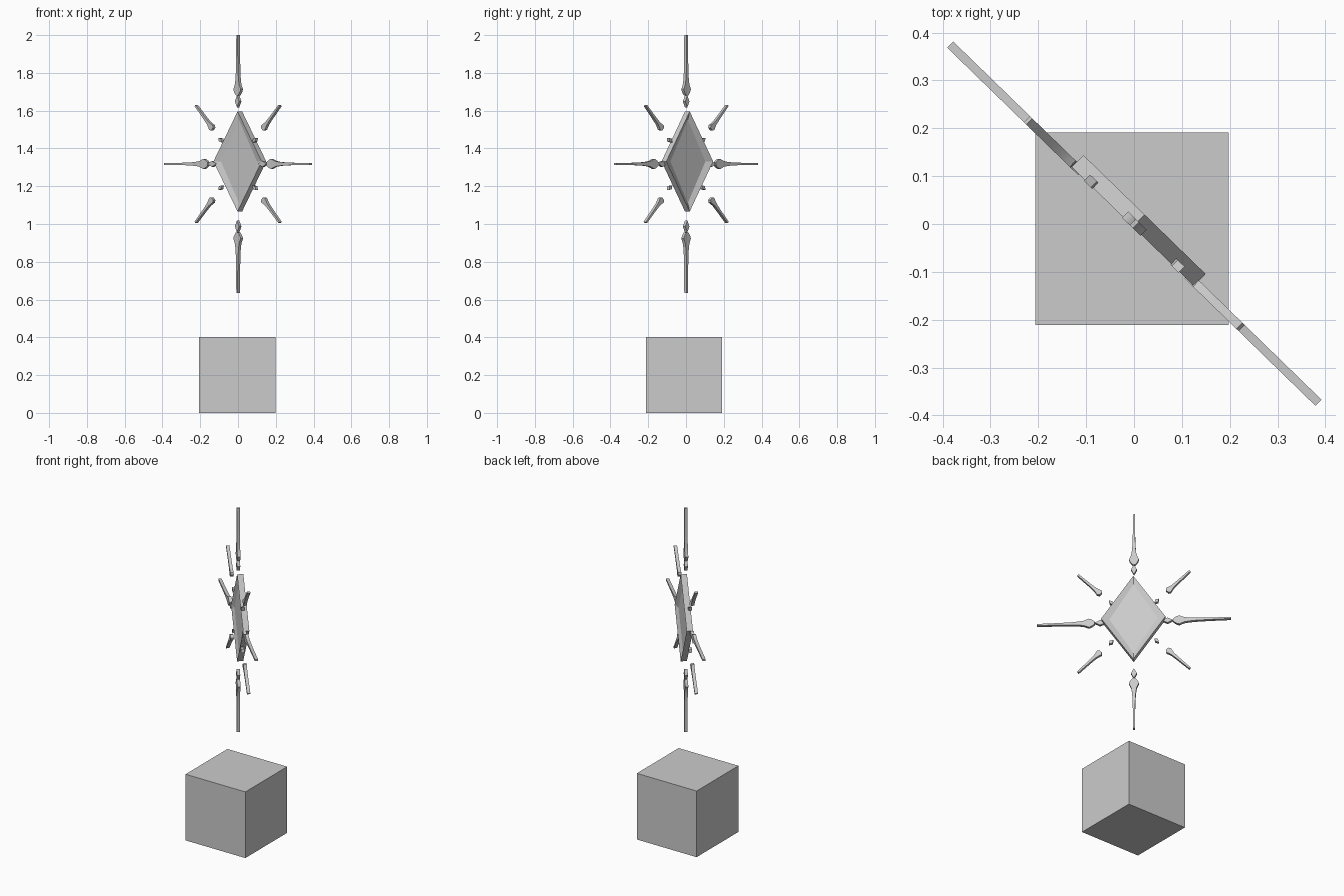
import bpy, bmesh
from math import radians, pi
from mathutils import Matrix

if "Cube" in bpy.data.objects:
    bpy.data.objects.remove(bpy.data.objects["Cube"])

# emblem stands upright over the block, turned about z
TURN = Matrix.Rotation(radians(-44.2), 4, 'Z')
ARM_Z = 1.318


def plate(name, outline, thick, matrix, smooth=False, recess=None):
    """Extrude an outline in local XZ, centred on its thickness."""
    bm = bmesh.new()
    face = bm.faces.new([bm.verts.new((x, -thick / 2, z)) for x, z in outline])
    ext = bmesh.ops.extrude_face_region(bm, geom=[face], use_keep_orig=True)
    verts = [v for v in ext["geom"] if isinstance(v, bmesh.types.BMVert)]
    bmesh.ops.translate(bm, verts=verts, vec=(0, thick, 0))
    bmesh.ops.recalc_face_normals(bm, faces=bm.faces)
    if recess:
        width, front_depth, back_depth = recess
        caps = [f for f in bm.faces if abs(f.normal.y) > 0.9]
        for f in caps:
            inward = front_depth if f.normal.y < 0 else -back_depth
            bmesh.ops.inset_individual(bm, faces=[f], thickness=width)
            bmesh.ops.translate(bm, verts=list(f.verts), vec=(0, inward, 0))
    bm.transform(matrix)
    bmesh.ops.recalc_face_normals(bm, faces=bm.faces)
    mesh = bpy.data.meshes.new(name)
    bm.to_mesh(mesh)
    bm.free()
    obj = bpy.data.objects.new(name, mesh)
    bpy.context.collection.objects.link(obj)
    if smooth:
        bpy.ops.object.select_all(action='DESELECT')
        obj.select_set(True)
        bpy.context.view_layer.objects.active = obj
        bpy.ops.object.shade_smooth_by_angle(angle=radians(35))
    return obj


def mirrored(half):
    """Close a (half width, height) profile across the centre line."""
    return half + [(-w, z) for w, z in reversed(half) if w > 0]


def diamond(w, h):
    return [(0, -h), (w, 0), (0, h), (-w, 0)]


# base block
bpy.ops.mesh.primitive_cube_add(size=0.403, location=(-0.004, -0.01, 0.2015))
bpy.context.object.name = "base_block"

# central framed diamond, recessed on both sides
plate("diamond_frame", diamond(0.178, 0.265), 0.035,
      TURN @ Matrix.Translation((0.002, 0.012, 1.331)),
      recess=(0.045, 0.011, 0.014))

# ray profiles, measured outward from the emblem centre
long_ray = mirrored([(0.007, 0.362), (0.016, 0.372), (0.024, 0.386), (0.027, 0.396),
                     (0.021, 0.408), (0.015, 0.424), (0.011, 0.45), (0.008, 0.49),
                     (0.006, 0.56), (0.005, 0.682)])
short_ray = mirrored([(0.010, 0.260), (0.018, 0.272), (0.014, 0.284),
                      (0.009, 0.305), (0.007, 0.345), (0.005, 0.438)])

for i in range(8):
    spin = TURN @ Matrix.Translation((0, 0.001, ARM_Z)) @ Matrix.Rotation(i * pi / 4, 4, 'Y')
    if i % 2 == 0:
        # sideways rays start closer to the centre
        shift = -0.145 if i in (2, 6) else 0.0
        m = spin @ Matrix.Translation((0, 0, shift))
        plate(f"long_ray_{i}", long_ray, 0.018, m, smooth=True)
        plate(f"long_ray_bead_{i}", diamond(0.016, 0.031), 0.018,
              m @ Matrix.Translation((0, 0, 0.331)))
    else:
        plate(f"short_ray_{i}", short_ray, 0.018, spin, smooth=True)
        plate(f"short_ray_bead_{i}", diamond(0.011, 0.017), 0.018,
              spin @ Matrix.Translation((0, 0, 0.178)))
